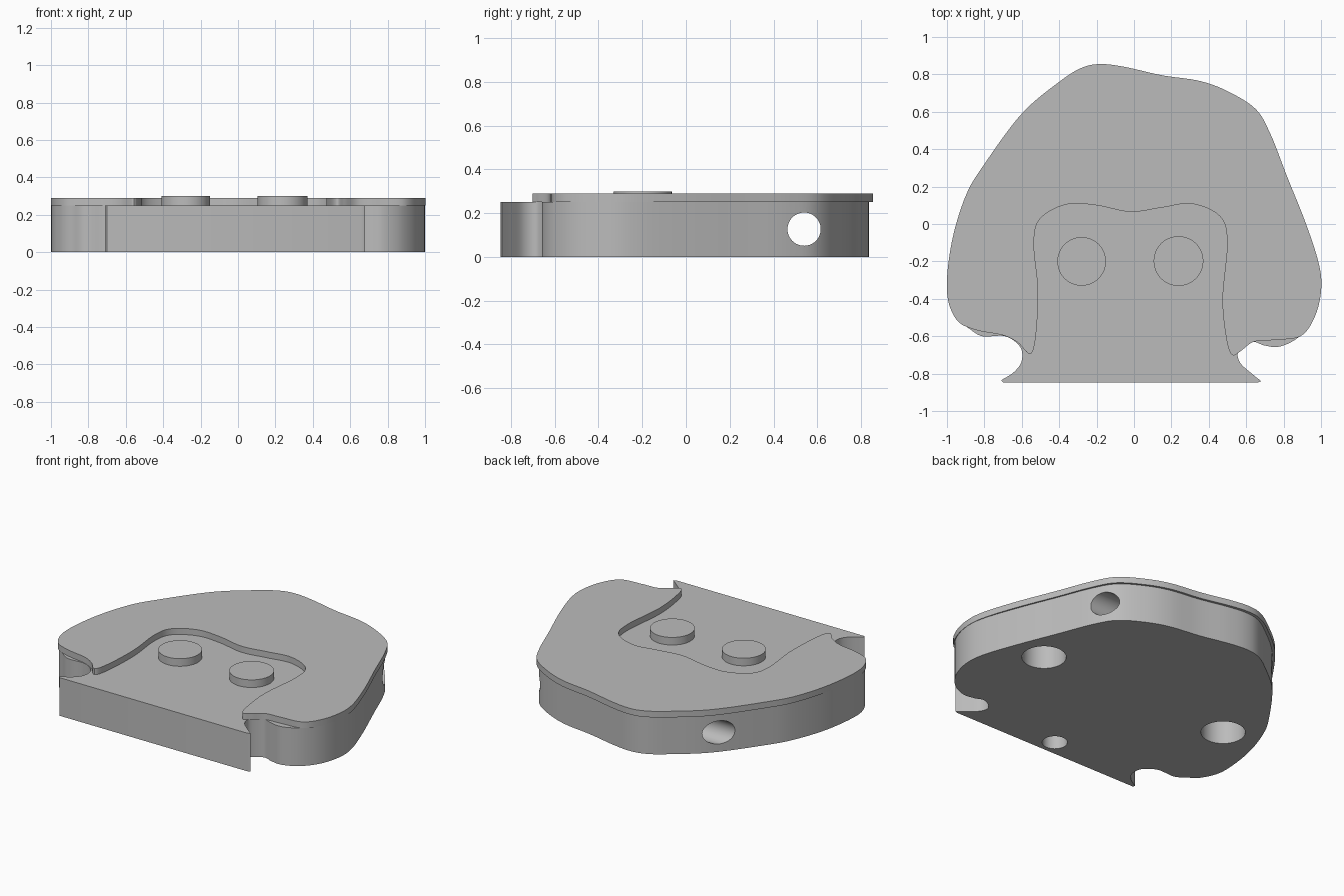
import bpy, bmesh, math
from mathutils import Vector, Matrix

if "Cube" in bpy.data.objects:
    bpy.data.objects.remove(bpy.data.objects["Cube"])

grey = bpy.data.materials.new("plain_grey")
grey.diffuse_color = (0.5, 0.5, 0.5, 1)
grey.use_nodes = True
grey.node_tree.nodes["Principled BSDF"].inputs["Base Color"].default_value = grey.diffuse_color


def smooth_path(pts, closed, steps=8):
    """Catmull-Rom curve through the given outline points."""
    p = [Vector(q) for q in pts]
    n = len(p)
    get = (lambda i: p[i % n]) if closed else (lambda i: p[max(0, min(n - 1, i))])
    out = []
    for i in range(n if closed else n - 1):
        a, b, c, d = get(i - 1), get(i), get(i + 1), get(i + 2)
        for k in range(steps):
            t = k / steps
            out.append(0.5 * (2 * b + (c - a) * t + (2 * a - 5 * b + 4 * c - d) * t * t
                              + (3 * b - a - 3 * c + d) * t ** 3))
    if not closed:
        out.append(p[-1])
    return out


def make_object(name, bm):
    bmesh.ops.recalc_face_normals(bm, faces=bm.faces)
    mesh = bpy.data.meshes.new(name)
    bm.to_mesh(mesh)
    bm.free()
    mesh.materials.append(grey)
    ob = bpy.data.objects.new(name, mesh)
    bpy.context.collection.objects.link(ob)
    return ob


def slab(name, outline, z0, z1):
    bm = bmesh.new()
    face = bm.faces.new([bm.verts.new((q.x, q.y, z0)) for q in outline])
    top = bmesh.ops.extrude_face_region(bm, geom=[face], use_keep_orig=True)["geom"]
    bmesh.ops.translate(bm, vec=(0, 0, z1 - z0),
                        verts=[v for v in top if isinstance(v, bmesh.types.BMVert)])
    return make_object(name, bm)


def cylinder(name, centre, radius, depth, along_x=False):
    bm = bmesh.new()
    m = Matrix.Translation(centre)
    if along_x:
        m = m @ Matrix.Rotation(math.pi / 2, 4, 'Y')
    bmesh.ops.create_cone(bm, cap_ends=True, segments=48, radius1=radius,
                          radius2=radius, depth=depth, matrix=m)
    return make_object(name, bm)


def activate(ob):
    bpy.ops.object.select_all(action='DESELECT')
    ob.select_set(True)
    bpy.context.view_layer.objects.active = ob


def cut(ob, cutter):
    activate(ob)
    mod = ob.modifiers.new("cut", 'BOOLEAN')
    mod.operation, mod.solver, mod.object = 'DIFFERENCE', 'EXACT', cutter
    bpy.ops.object.modifier_apply(modifier=mod.name)
    bpy.data.objects.remove(cutter)


# Thick body: curved outline closed by the straight front edge
body_pts = [(0.68, -0.84), (0.63, -0.80), (0.57, -0.745), (0.555, -0.69), (0.59, -0.65),
            (0.64, -0.63), (0.70, -0.65), (0.78, -0.655), (0.88, -0.605), (0.96, -0.50),
            (0.998, -0.36), (0.985, -0.22), (0.91, 0), (0.81, 0.25), (0.72, 0.475),
            (0.64, 0.605), (0.5, 0.695), (0.35, 0.75), (0.15, 0.78), (-0.05, 0.823),
            (-0.18, 0.836), (-0.28, 0.815), (-0.39, 0.745), (-0.59, 0.575), (-0.79, 0.31),
            (-0.89, 0.14), (-0.97, -0.1), (-0.998, -0.36), (-0.95, -0.5), (-0.88, -0.56),
            (-0.81, -0.6), (-0.69, -0.6), (-0.61, -0.655), (-0.6, -0.73), (-0.64, -0.79),
            (-0.71, -0.835)]
front_edge = [Vector((-0.70, -0.848)), Vector((0.66, -0.848))]
body = slab("body", smooth_path(body_pts, False) + front_edge, 0, 0.25)

# Side-to-side hole and blind holes underneath
cut(body, cylinder("cord_hole", (0, 0.54, 0.127), 0.076, 3, True))
for x, y, r in [(-0.70, -0.01, 0.132), (0.69, -0.01, 0.132), (-0.01, -0.745, 0.075)]:
    cut(body, cylinder("bottom_hole", (x, y, 0), r, 0.40))

# Thin hair plate with the face opening at the front
hair_pts = [(-0.18, 0.855), (-0.05, 0.84), (0.15, 0.795), (0.35, 0.765), (0.5, 0.71),
            (0.65, 0.615), (0.73, 0.48), (0.82, 0.25), (0.92, 0), (0.99, -0.22),
            (1.0, -0.36), (0.965, -0.5), (0.89, -0.6), (0.75, -0.62), (0.64, -0.63),
            (0.57, -0.68), (0.525, -0.70), (0.495, -0.62), (0.473, -0.4), (0.498, -0.1),
            (0.46, 0.04), (0.31, 0.108), (0.15, 0.088), (-0.02, 0.065), (-0.2, 0.1),
            (-0.36, 0.105), (-0.5, 0.03), (-0.535, -0.1), (-0.513, -0.35), (-0.525, -0.6),
            (-0.555, -0.695), (-0.62, -0.635), (-0.7, -0.595), (-0.85, -0.565),
            (-0.95, -0.51), (-1.0, -0.36), (-0.975, -0.1), (-0.9, 0.15), (-0.8, 0.32),
            (-0.6, 0.59), (-0.4, 0.76), (-0.28, 0.835)]
hair = slab("hair", smooth_path(hair_pts, True), 0.25, 0.29)

# Round raised eyes
eyes = [cylinder("eye_left", (-0.28, -0.2, 0.275), 0.13, 0.05),
        cylinder("eye_right", (0.238, -0.198, 0.275), 0.133, 0.05)]

for ob in [body, hair] + eyes:
    activate(ob)
    bpy.ops.object.shade_smooth_by_angle(angle=math.radians(30))
